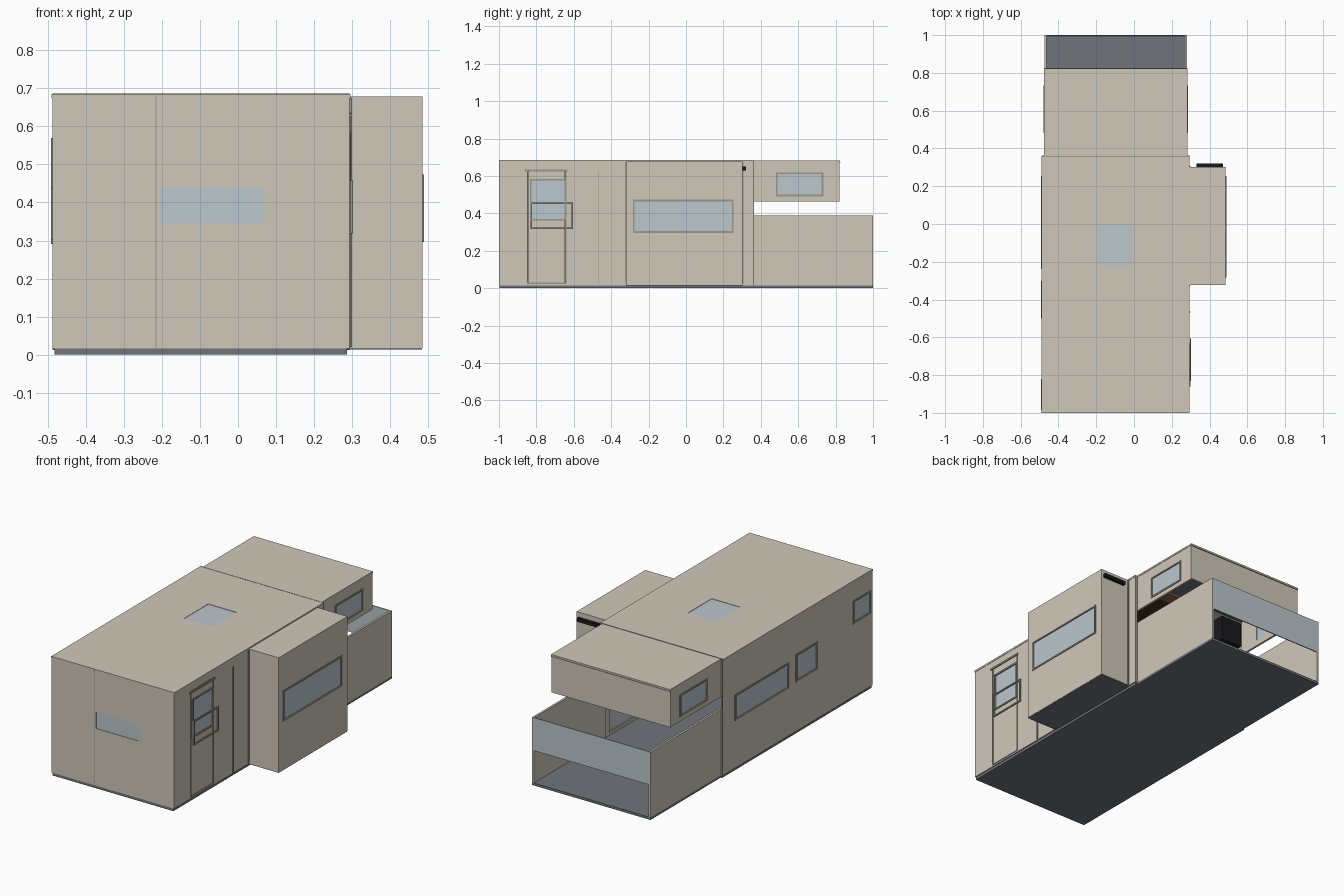
import bpy, bmesh
from mathutils import Vector

if "Cube" in bpy.data.objects:
    bpy.data.objects.remove(bpy.data.objects["Cube"])


def mat(name, r, g, b):
    m = bpy.data.materials.new(name)
    m.diffuse_color = (r, g, b, 1)
    m.use_nodes = True
    m.node_tree.nodes["Principled BSDF"].inputs["Base Color"].default_value = m.diffuse_color
    return m


BEIGE = mat("beige_panel", .63, .58, .49)
GLASS = mat("pale_glass", .50, .57, .61)
GREY = mat("floor_grey", .16, .175, .195)
TRIM = mat("trim_grey", .33, .31, .27)
BROWN = mat("brown_wood", .06, .03, .02)
BLACK = mat("black", .01, .01, .012)


def panel(name, axis, pos, t, rect, holes=(), m=BEIGE):
    """Flat slab across one axis from pos to pos+t; rect and holes are (u0, u1, v0, v1)."""
    a = "xyz".index(axis)
    ui, vi = [i for i in range(3) if i != a]
    us = sorted({rect[0], rect[1], *[c for h in holes for c in h[:2]]})
    vs = sorted({rect[2], rect[3], *[c for h in holes for c in h[2:]]})
    bm = bmesh.new()
    verts = {}

    def vert(u, v):
        if (u, v) not in verts:
            co = [0, 0, 0]
            co[a], co[ui], co[vi] = pos, u, v
            verts[u, v] = bm.verts.new(co)
        return verts[u, v]

    for u0, u1 in zip(us, us[1:]):
        for v0, v1 in zip(vs, vs[1:]):
            cu, cv = (u0 + u1) / 2, (v0 + v1) / 2
            if not any(h[0] < cu < h[1] and h[2] < cv < h[3] for h in holes):
                bm.faces.new([vert(u0, v0), vert(u1, v0), vert(u1, v1), vert(u0, v1)])
    ext = bmesh.ops.extrude_face_region(bm, geom=bm.faces[:])
    off = Vector((0, 0, 0))
    off[a] = t
    bmesh.ops.translate(bm, vec=off,
                        verts=[g for g in ext["geom"] if isinstance(g, bmesh.types.BMVert)])
    bmesh.ops.recalc_face_normals(bm, faces=bm.faces[:])
    me = bpy.data.meshes.new(name)
    bm.to_mesh(me)
    bm.free()
    me.materials.append(m)
    ob = bpy.data.objects.new(name, me)
    bpy.context.collection.objects.link(ob)
    return ob


def box(name, x0, x1, y0, y1, z0, z1, m=BEIGE):
    return panel(name, "z", z0, z1 - z0, (x0, x1, y0, y1), m=m)


def window(name, axis, outer, out, r, frame=True):
    """Glass pane just inside the outer skin, plus a slim raised frame; out is +1 or -1."""
    panel(name + "_glass", axis, outer - out * .003, -out * .006, r, m=GLASS)
    if frame:
        e = .009
        panel(name + "_frame", axis, outer - out * .002, out * .006,
              (r[0] - e, r[1] + e, r[2] - e, r[3] + e), [r], TRIM)


T = .012
XL, XR = -.488, .293          # main body sides
RL, RR = -.474, .281          # rear section sides

# floors
box("main_floor", -.482, .287, -.998, .36, 0, .016, GREY)
box("rear_floor", RL, RR, .36, 1, 0, .014, GREY)

# front wall with window
fw = (-.205, .07, .345, .44)
panel("front_wall", "y", -1, T, (XL, XR, .016, .678), [fw])
window("front_window", "y", -1, -1, fw, False)
for x in (-.215, .08):
    box("front_window_trim", x - .002, x + .002, -1.0, -.995, .34, .445, TRIM)
box("front_panel_seam", -.217, -.214, -1.0005, -.995, .016, .678, TRIM)

# left wall with three windows
lw = [(-.23, .245, .30, .43), (-.49, -.31, .31, .45), (-.975, -.83, .445, .56)]
panel("left_wall", "x", XL, T, (-1 + T, .36, .016, .678), lw)
for i, r in enumerate(lw):
    window("left_window_%d" % (i + 1), "x", XL, -1, r)

# right wall with door opening and slide-out opening
door = (-.845, -.645, .03, .63)
panel("right_wall", "x", XR, -T, (-1 + T, .36, .016, .678), [door, (-.31, .295, .03, .66)])

# entry door
dw = (-.825, -.65, .37, .575)
panel("door_leaf", "x", XR - .001, -.01, (-.843, -.647, .032, .628), [dw])
window("door_window", "x", XR, 1, dw)
panel("door_frame", "x", XR - .002, .005, (-.851, -.639, .024, .636), [door], TRIM)
box("door_drip_cap", XR, XR + .006, -.86, -.633, .624, .634, TRIM)
panel("door_guard_rail", "x", XR + .003, .006, (-.832, -.605, .318, .458),
      [(-.824, -.613, .326, .45)], TRIM)
box("right_wall_trim", XR - .002, .300, -.469, -.464, .02, .63, TRIM)

# main roof with skylight
sky = (-.19, -.01, -.22, 0)
panel("main_roof", "z", .685, -.010, (-.49, .295, -1, .36), [sky])
window("skylight", "z", .686, 1, sky, False)
box("roof_edge_front", -.489, .294, -1, -.994, .675, .678, TRIM)

# slide-out room
SX, S0, S1 = .485, -.322, .303
sw = (-.275, .245, .305, .465)
panel("slide_out_wall", "x", SX, -T, (S0, S1, .018, .678), [sw])
window("slide_out_window", "x", SX, 1, sw)
for n, y in (("front", S0), ("back", S1 - T)):
    box("slide_out_%s_side" % n, .297, SX - T, y, y + T, .018, .678)
box("slide_out_roof", .285, SX - T, S0, S1, .668, .678)
box("slide_out_floor", .285, SX - .002, S0 + .002, S1 - .002, .014, .026, GREY)
panel("slide_out_seal", "x", .288, .011, (S0 - .004, S1 + .004, .022, .674),
      [(S0 + .01, S1 - .01, .032, .66)], TRIM)
box("slide_out_lamp", .33, .472, S1, S1 + .018, .63, .65, BLACK)

# raised rear roof, open underneath
rw = (.49, .725, .50, .61)
for n, x, o in (("left", RL, -1), ("right", RR, 1)):
    panel("rear_upper_%s_wall" % n, "x", x, -o * T, (.36, .82, .465, .676), [rw])
    window("rear_upper_%s_window" % n, "x", x, o, rw)
    # low rear side walls
    panel("rear_lower_%s_wall" % n, "x", x, -o * T, (.35, 1, .012, .39))
    # corner posts where the rear section meets the main body
    xp = XL if o < 0 else XR - T
    box("corner_post_" + n, xp, xp + T, .354, .363, .012, .68, TRIM)
panel("rear_upper_back_wall", "y", .822, -T, (RL + .001, RR - .001, .465, .676))
box("rear_roof", RL - .002, RR + .002, .36, .824, .674, .684)
box("rear_roof_edge", RL, RR, .815, .826, .671, .675, TRIM)
box("roof_joint", XL, XR, .355, .361, .676, .686, TRIM)
box("rear_ceiling", RL + T, RR - T, .36, .81, .668, .674, GREY)

# rear glass rail
panel("rear_glass_rail", "y", .999, -.006, (RL + T, RR - T, .20, .39), m=GLASS)

# interior fittings glimpsed through the rear gap
box("ceiling_cabinet", -.2, .26, -.1, .34, .61, .672, BROWN)
box("left_overhead_cabinet", XL + T, -.34, .25, .34, .53, .672, BLACK)
